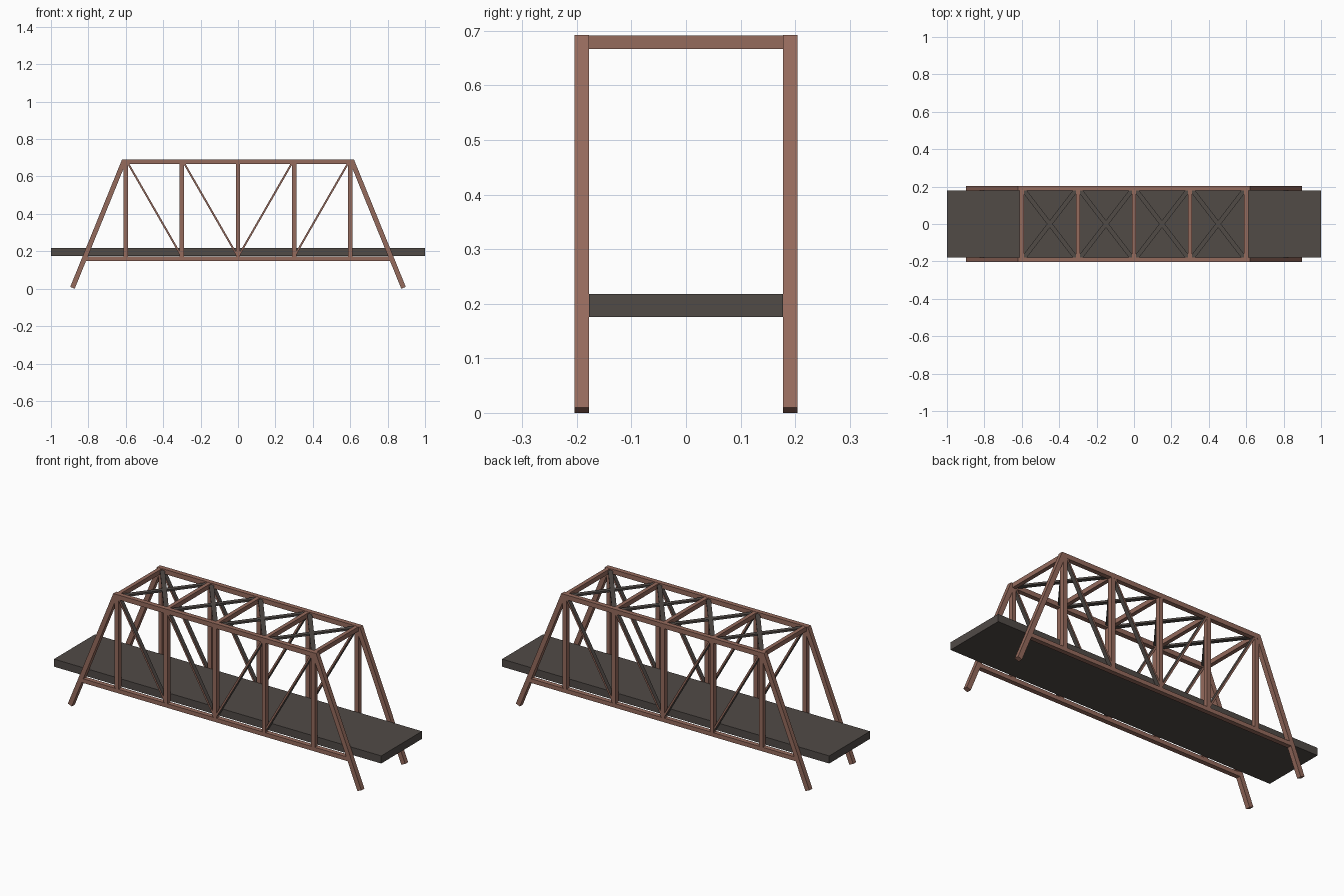
import bpy, bmesh, math
from mathutils import Vector

if "Cube" in bpy.data.objects:
    bpy.data.objects.remove(bpy.data.objects["Cube"])


def material(name, rgb):
    m = bpy.data.materials.new(name)
    m.diffuse_color = (*rgb, 1)
    m.use_nodes = True
    m.node_tree.nodes["Principled BSDF"].inputs["Base Color"].default_value = m.diffuse_color
    return m


rust = material("rusty brown", (0.30, 0.145, 0.108))
dark = material("dark grey", (0.082, 0.069, 0.062))

SIDE = 0.191    # y of the truss planes
W = 0.026       # member width
TOP, LOW = 0.679, 0.160
PANELS = [-0.6, -0.3, 0.0, 0.3, 0.6]


def finish(name, bm, *mats):
    bmesh.ops.recalc_face_normals(bm, faces=bm.faces)
    mesh = bpy.data.meshes.new(name)
    bm.to_mesh(mesh)
    bm.free()
    for m in mats:
        mesh.materials.append(m)
    ob = bpy.data.objects.new(name, mesh)
    bpy.context.collection.objects.link(ob)
    return ob


def beam(name, p, q, across, width, thick, *mats, edge_rule=False):
    """Box from p to q; width runs along 'across', thick along the other side."""
    p, q, a = Vector(p), Vector(q), Vector(across)
    d = (q - p).normalized()
    a = (a - d * a.dot(d)).normalized()
    b = d.cross(a)
    bm = bmesh.new()
    rings = [[bm.verts.new(c + a * i * width / 2 + b * j * thick / 2)
              for i, j in ((-1, -1), (1, -1), (1, 1), (-1, 1))] for c in (p, q)]
    bm.faces.new(rings[0])
    bm.faces.new(rings[1])
    for k in range(4):
        f = bm.faces.new((rings[0][k], rings[0][k - 1], rings[1][k - 1], rings[1][k]))
        f.normal_update()
        if edge_rule and abs(f.normal.dot(a)) > 0.5:
            f.material_index = 1
    return finish(name, bm, *mats)


# Roadway slab
beam("deck", (-1, 0, 0.197), (1, 0, 0.197), (0, 1, 0), 0.356, 0.042, dark)


def portal(name, y):
    """Inclined end posts and top chord as one mitred frame."""
    path = [Vector(v) for v in ((-0.885, 0.005), (-0.611, TOP), (0.611, TOP), (0.885, 0.005))]
    dirs = [(path[i + 1] - path[i]).normalized() for i in range(3)]
    norms = [Vector((-d.y, d.x)) for d in dirs]
    bm = bmesh.new()
    rings = []
    for i, p in enumerate(path):
        n0, n1 = norms[max(i - 1, 0)], norms[min(i, 2)]
        off = (n0 + n1) / (1 + n0.dot(n1)) * W / 2
        rings.append([bm.verts.new((p.x + s * off.x, y + t * W / 2, p.y + s * off.y))
                      for s, t in ((-1, -1), (1, -1), (1, 1), (-1, 1))])
    bm.faces.new(rings[0])
    bm.faces.new(rings[-1])
    for r, s in zip(rings, rings[1:]):
        for k in range(4):
            bm.faces.new((r[k], r[k - 1], s[k - 1], s[k]))
    finish(name, bm, rust)


# Side trusses
for side, y in (("front", -SIDE), ("back", SIDE)):
    portal(side + "_portal_frame", y)
    beam(side + "_bottom_chord", (-0.82, y, LOW), (0.82, y, LOW), (0, 1, 0), W, 0.023, rust)
    for x in PANELS:
        beam(side + "_vertical", (x, y, LOW), (x, y, TOP), (0, 1, 0), 0.025, 0.024, rust)
    for s in (-1, 1):
        for x in (0.6, 0.3):
            beam(side + "_diagonal", (s * (x - 0.01), y, TOP - 0.005),
                 (s * (x - 0.3), y, LOW + 0.01), (0, 1, 0), 0.024, 0.01,
                 dark, rust, edge_rule=True)

# Overhead cross beams
for x in PANELS:
    beam("top_cross_beam", (x, -SIDE, TOP), (x, SIDE, TOP), (1, 0, 0), 0.022, 0.025, rust)

# Overhead cross bracing
for x0, x1 in zip(PANELS, PANELS[1:]):
    for s in (-1, 1):
        beam("top_brace", (x0 + 0.01, -s * 0.182, TOP), (x1 - 0.01, s * 0.182, TOP),
             (0, 0, 1), 0.01, 0.024, dark)
